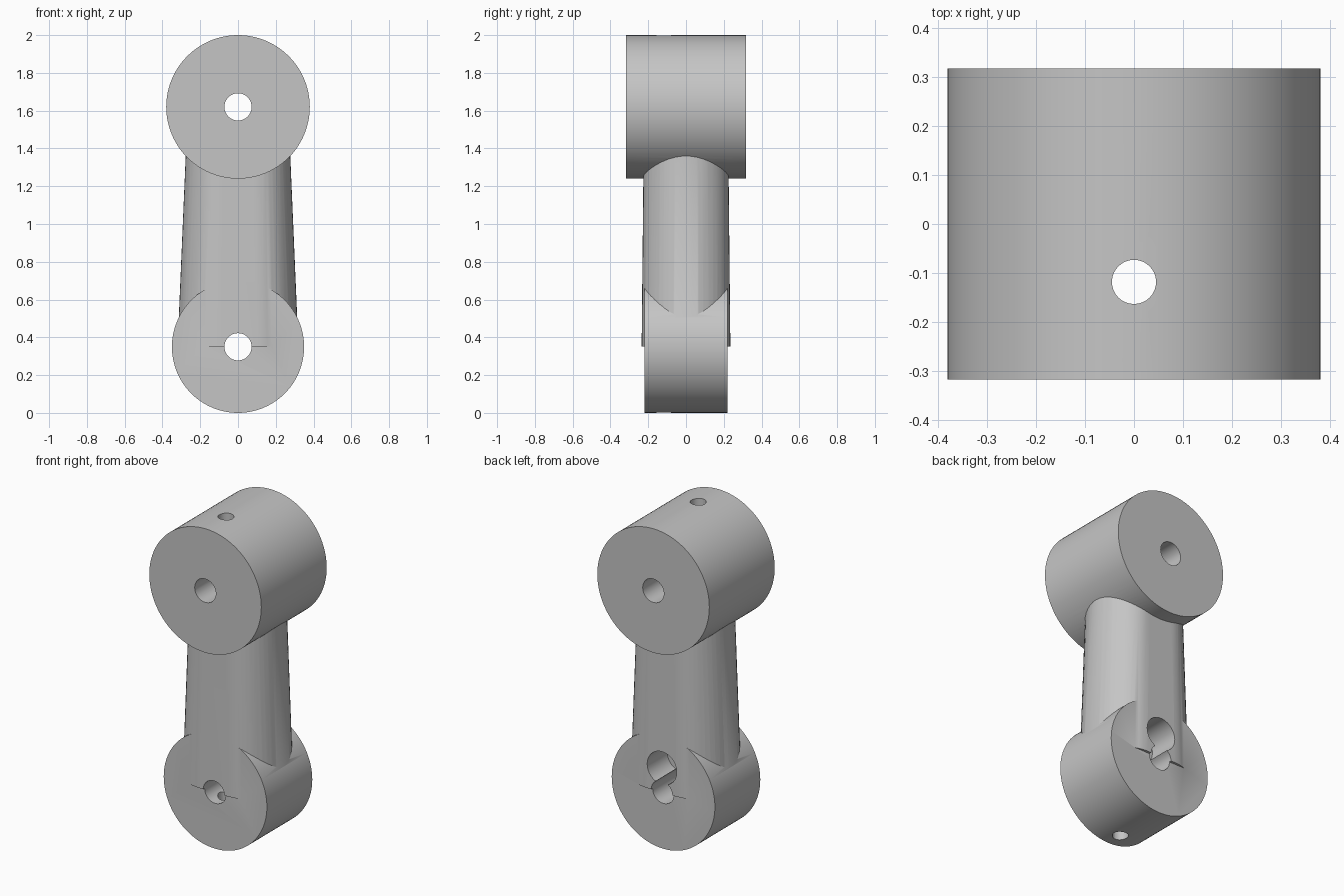
import bpy, bmesh, math
from mathutils import Matrix, Vector

default = bpy.data.objects.get("Cube")
if default:
    bpy.data.objects.remove(default, do_unlink=True)

GREY = (0.56, 0.56, 0.56, 1)
grey = bpy.data.materials.new("plain grey")
grey.use_nodes = True
grey.diffuse_color = GREY
grey.node_tree.nodes["Principled BSDF"].inputs["Base Color"].default_value = GREY

LOW_Z, HIGH_Z = 0.35, 1.62


def finish(name, bm):
    bmesh.ops.recalc_face_normals(bm, faces=bm.faces)
    mesh = bpy.data.meshes.new(name)
    bm.to_mesh(mesh)
    bm.free()
    mesh.materials.append(grey)
    obj = bpy.data.objects.new(name, mesh)
    bpy.context.collection.objects.link(obj)
    return obj


def cylinder(name, radius, start, end, sides=96):
    """Capped cylinder between two points."""
    a, b = Vector(start), Vector(end)
    turn = (b - a).to_track_quat('Z', 'Y').to_matrix().to_4x4()
    bm = bmesh.new()
    bmesh.ops.create_cone(bm, cap_ends=True, segments=sides, radius1=radius, radius2=radius,
                          depth=(b - a).length, matrix=Matrix.Translation((a + b) / 2) @ turn)
    return finish(name, bm)


def slot_ring(bm, z, half_x, half_y, flat, steps=24):
    """Rounded outline with flat front and back."""
    ring = []
    for side in (1, -1):
        for i in range(steps + 1):
            t = math.pi * (i / steps - 0.5)
            x = side * (flat + (half_x - flat) * math.cos(t))
            y = side * half_y * math.sin(t)
            ring.append(bm.verts.new((x, y, z)))
    return ring


def combine(target, other, operation):
    mod = target.modifiers.new(other.name, 'BOOLEAN')
    mod.operation = operation
    mod.solver = 'EXACT'
    mod.object = other
    bpy.ops.object.select_all(action='DESELECT')
    bpy.context.view_layer.objects.active = target
    target.select_set(True)
    bpy.ops.object.modifier_apply(modifier=mod.name)
    bpy.data.objects.remove(other, do_unlink=True)


# Upper and lower hubs
arm = cylinder("lever_arm", 0.38, (0, -0.317, HIGH_Z), (0, 0.317, HIGH_Z))
lower_hub = cylinder("lower_hub", 0.35, (0, -0.22, LOW_Z), (0, 0.22, LOW_Z))

# Tapered shank between the hubs
bm = bmesh.new()
bottom = slot_ring(bm, LOW_Z + 0.002, 0.32, 0.235, 0.1)
top = slot_ring(bm, HIGH_Z - 0.1, 0.27, 0.223, 0.085)
bm.faces.new(bottom)
bm.faces.new(top)
for i in range(len(top)):
    j = (i + 1) % len(top)
    bm.faces.new((bottom[i], bottom[j], top[j], top[i]))
shank = finish("shank", bm)

combine(arm, shank, 'UNION')
combine(arm, lower_hub, 'UNION')

# Axle bores, long vertical bore and blind recess in the back
bores = [
    cylinder("upper_bore", 0.072, (0, -0.5, HIGH_Z), (0, 0.5, HIGH_Z), 48),
    cylinder("lower_bore", 0.072, (0, -0.5, LOW_Z), (0, 0.5, LOW_Z), 48),
    cylinder("vertical_bore", 0.045, (0, -0.118, -0.2), (0, -0.118, 2.2), 32),
    cylinder("back_recess", 0.1, (0, 0.04, 0.5), (0, 0.5, 0.5), 48),
]
for bore in bores:
    combine(arm, bore, 'DIFFERENCE')

bpy.ops.object.select_all(action='DESELECT')
arm.select_set(True)
bpy.context.view_layer.objects.active = arm
bpy.ops.object.shade_smooth_by_angle(angle=math.radians(30))
